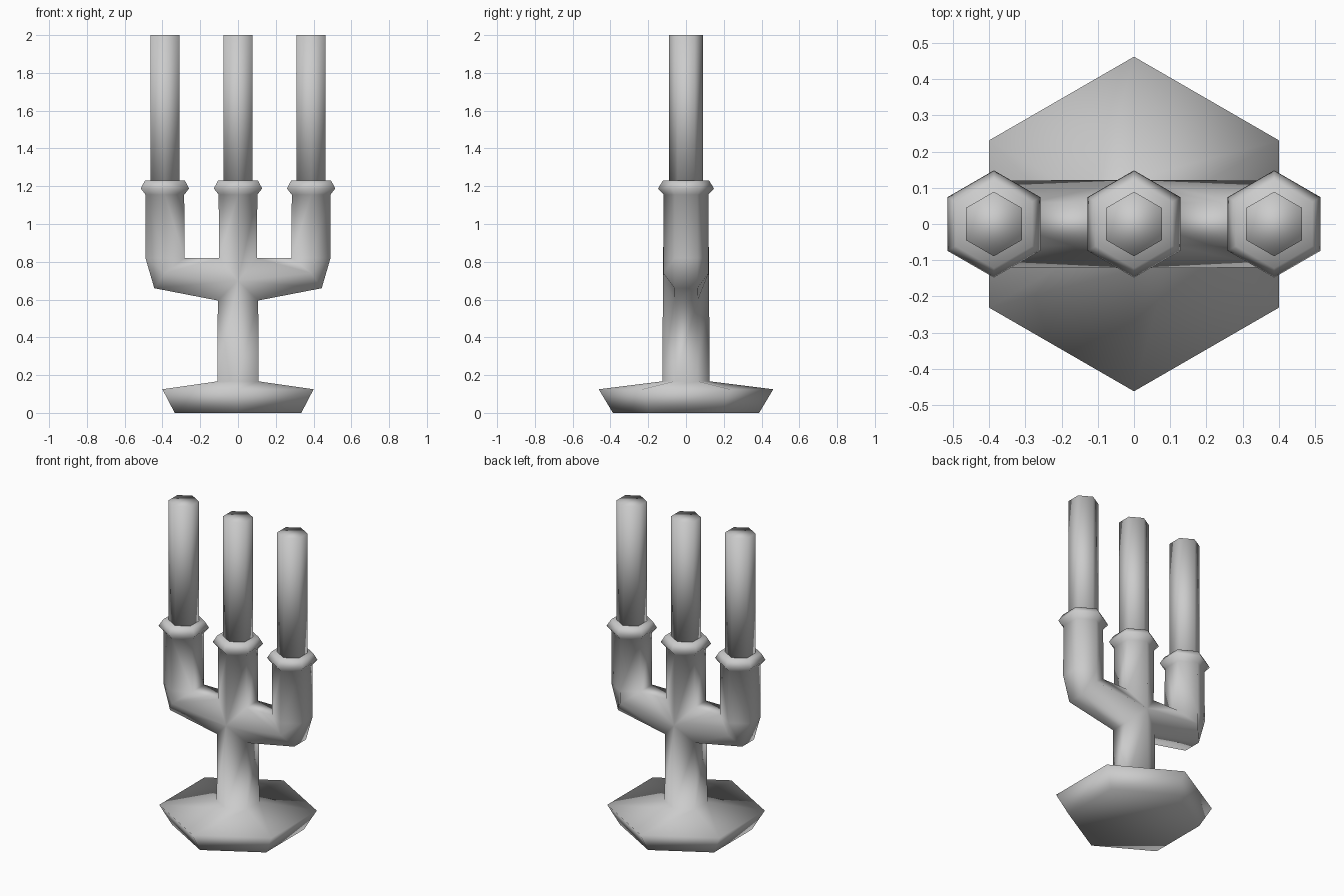
import bpy, bmesh
from math import cos, sin, pi

if "Cube" in bpy.data.objects:
    bpy.data.objects.remove(bpy.data.objects["Cube"])

ARM_X = 0.387


def hexagon(r, z, cx=0.0):
    """Six points with corners pointing along +y and -y."""
    return [(cx + r * cos(pi / 6 + k * pi / 3), r * sin(pi / 6 + k * pi / 3), z)
            for k in range(6)]


def section(a, b, c):
    """Six points mirrored in y from three (x, y, z) points."""
    return [a, b, c] + [(x, -y, z) for x, y, z in (c, b, a)]


def loft(bm, rings, cap_start=False, cap_end=False):
    loops = [[bm.verts.new(p) for p in ring] for ring in rings]
    for lo, hi in zip(loops, loops[1:]):
        for i in range(6):
            j = (i + 1) % 6
            bm.faces.new((lo[i], lo[j], hi[j], hi[i]))
    if cap_start:
        bm.faces.new(loops[0][::-1])
    if cap_end:
        bm.faces.new(loops[-1])


def finish(bm, name):
    bmesh.ops.remove_doubles(bm, verts=bm.verts, dist=0.001)
    bmesh.ops.recalc_face_normals(bm, faces=bm.faces)
    for f in bm.faces:
        f.smooth = True
    mesh = bpy.data.meshes.new(name)
    bm.to_mesh(mesh)
    bm.free()
    obj = bpy.data.objects.new(name, mesh)
    bpy.context.collection.objects.link(obj)


def collar(cx):
    return [hexagon(0.118, 1.155, cx), hexagon(0.148, 1.188, cx), hexagon(0.122, 1.23, cx)]


bm = bmesh.new()

# Foot and column up to the junction of the arms
low, mid, high = (0.107, 0.062, 0.595), (0, 0.122, 0.70), (0.101, 0.059, 0.82)
flip = lambda p: (-p[0], p[1], p[2])
loft(bm, [hexagon(0.387, 0), hexagon(0.462, 0.125), hexagon(0.125, 0.167),
          section(low, mid, flip(low))], cap_start=True)

# Middle cup
loft(bm, [section(high, mid, flip(high))] + collar(0), cap_end=True)

# Side arms with mitred elbows, cups and collars
for s in (1, -1):
    rings = [section(low, mid, high),
             section((0.443, 0.06, 0.66), (ARM_X, 0.12, 0.74), (0.283, 0.06, 0.82)),
             section((0.49, 0.06, 0.82), (ARM_X, 0.12, 0.82), (0.283, 0.06, 0.82))]
    rings += collar(ARM_X)
    loft(bm, [[(s * x, y, z) for x, y, z in r] for r in rings], cap_end=True)
finish(bm, "candle_holder")

# Candles
for name, cx in (("candle_left", -ARM_X), ("candle_middle", 0), ("candle_right", ARM_X)):
    bm = bmesh.new()
    loft(bm, [hexagon(0.089, 1.2, cx), hexagon(0.089, 2.0, cx)], True, True)
    finish(bm, name)
